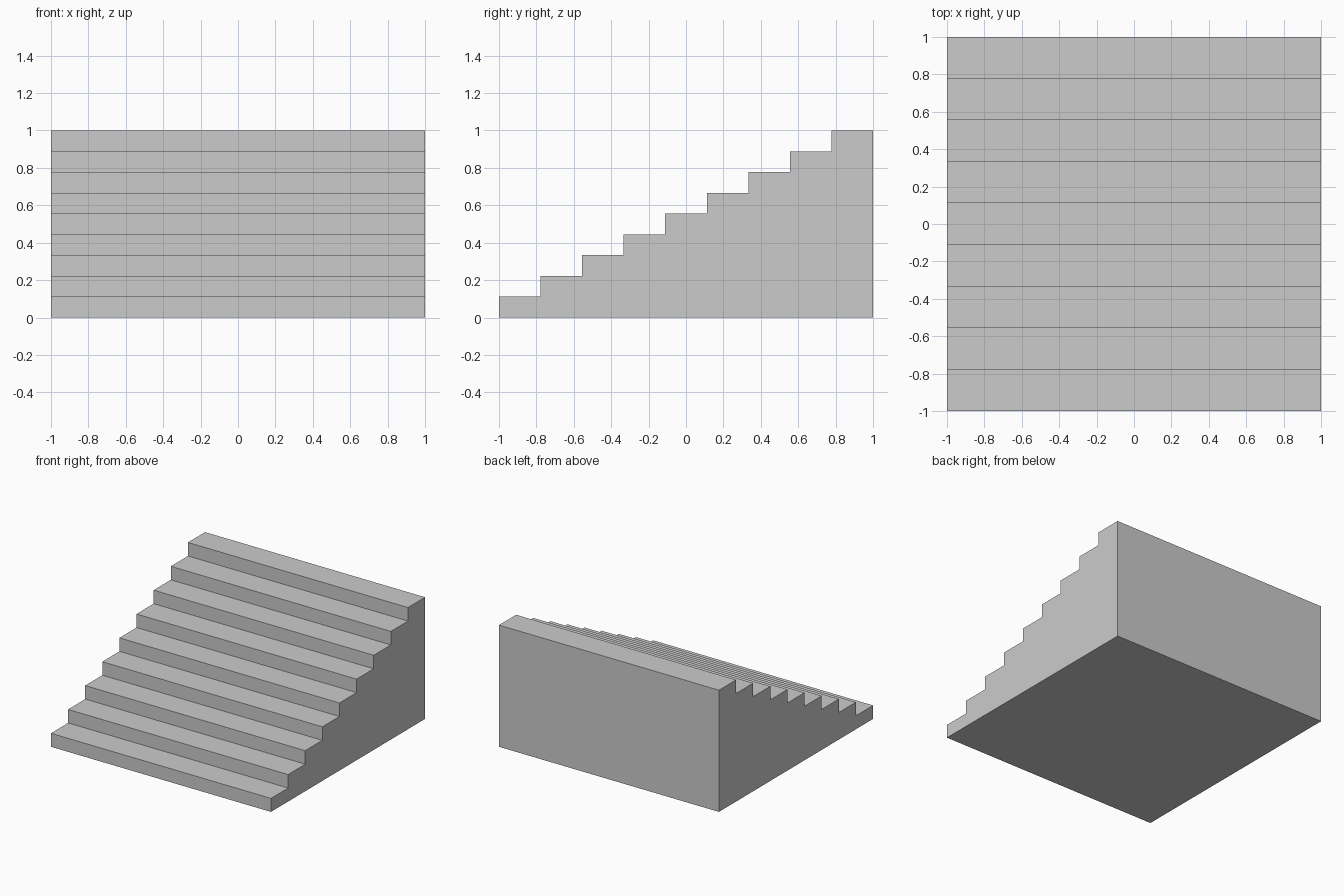
import bpy
import bmesh

if "Cube" in bpy.data.objects:
    bpy.data.objects.remove(bpy.data.objects["Cube"])

STEPS = 9
WIDTH, DEPTH, HEIGHT = 2.0, 2.0, 1.0
tread, riser = DEPTH / STEPS, HEIGHT / STEPS

# Stair side profile (y, z): one riser and one tread per step, then down the back
profile = [(-DEPTH / 2, 0.0)]
for i in range(STEPS):
    y = -DEPTH / 2 + i * tread
    z = (i + 1) * riser
    profile += [(y, z), (y + tread, z)]
profile.append((DEPTH / 2, 0.0))

# Extrude the profile across the width into a closed solid
bm = bmesh.new()
side = bm.faces.new([bm.verts.new((-WIDTH / 2, y, z)) for y, z in profile])
result = bmesh.ops.extrude_face_region(bm, geom=[side], use_keep_orig=True)
verts = [v for v in result["geom"] if isinstance(v, bmesh.types.BMVert)]
bmesh.ops.translate(bm, verts=verts, vec=(WIDTH, 0, 0))
bmesh.ops.recalc_face_normals(bm, faces=bm.faces)

mesh = bpy.data.meshes.new("staircase")
bm.to_mesh(mesh)
bm.free()
bpy.context.collection.objects.link(bpy.data.objects.new("staircase", mesh))
